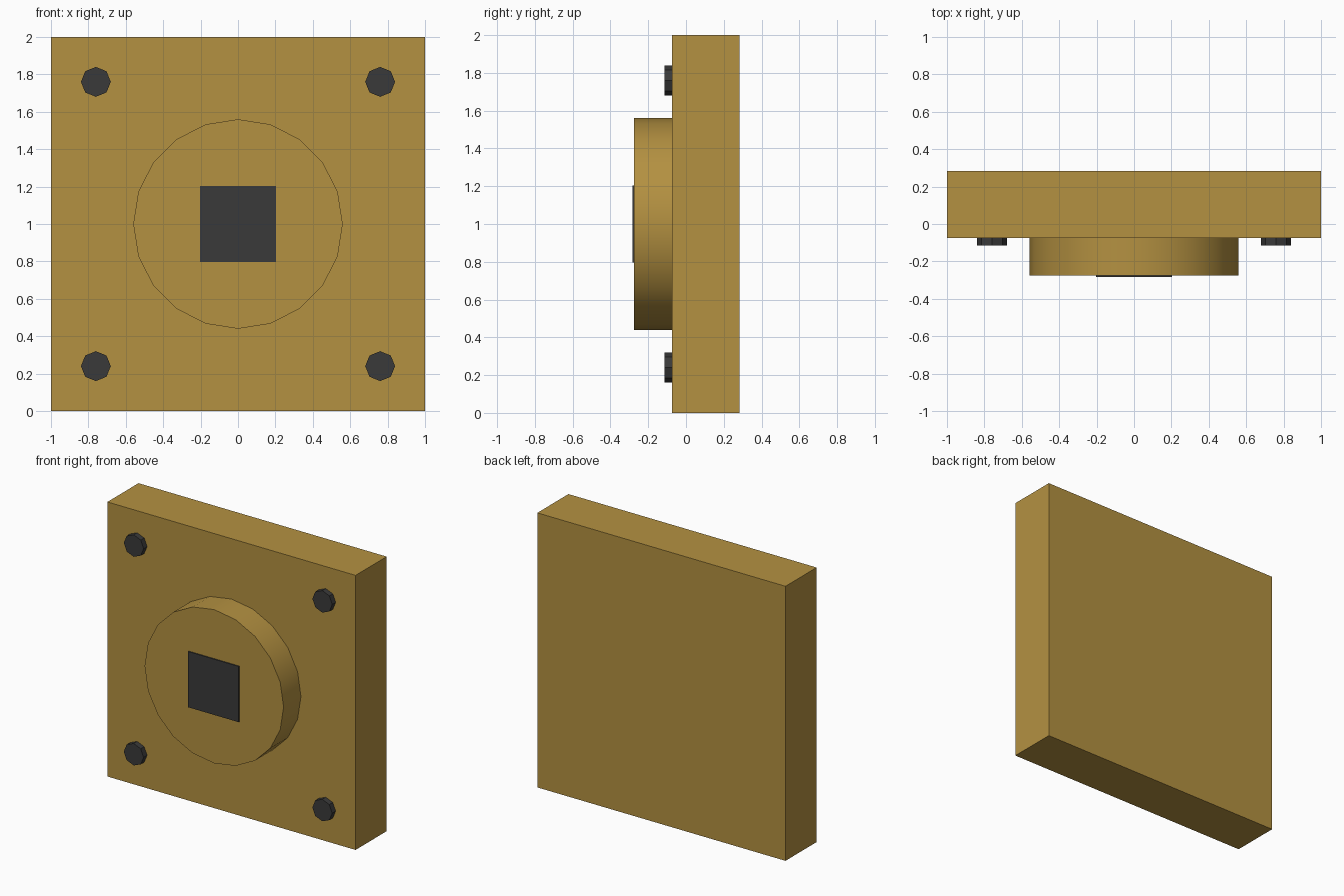
import bpy, bmesh, math
from mathutils import Matrix

if "Cube" in bpy.data.objects:
    bpy.data.objects.remove(bpy.data.objects["Cube"])


def material(name, rgb):
    m = bpy.data.materials.new(name)
    m.diffuse_color = (*rgb, 1.0)
    m.use_nodes = True
    m.node_tree.nodes["Principled BSDF"].inputs["Base Color"].default_value = m.diffuse_color
    return m


BRASS = material("brass", (0.456, 0.283, 0.053))
DARK = material("dark_grey", (0.042, 0.042, 0.042))
FACE = -0.075  # front of the base plate


def finish(name, bm, mat, smooth=False):
    bmesh.ops.recalc_face_normals(bm, faces=bm.faces)
    me = bpy.data.meshes.new(name)
    bm.to_mesh(me)
    bm.free()
    me.materials.append(mat)
    ob = bpy.data.objects.new(name, me)
    bpy.context.collection.objects.link(ob)
    if smooth:
        bpy.ops.object.select_all(action='DESELECT')
        ob.select_set(True)
        bpy.context.view_layer.objects.active = ob
        bpy.ops.object.shade_smooth_by_angle(angle=math.radians(30))
    return ob


def box(name, lo, hi, mat):
    bm = bmesh.new()
    size = [b - a for a, b in zip(lo, hi)]
    mid = [(a + b) / 2 for a, b in zip(lo, hi)]
    bmesh.ops.create_cube(bm, size=1, matrix=Matrix.Translation(mid) @ Matrix.Diagonal((*size, 1)))
    return finish(name, bm, mat)


def disc(name, x, z, radius, y0, y1, sides, mat, smooth=False):
    # cylinder along y with a corner pointing straight up
    bm = bmesh.new()
    ring = [bm.verts.new((x + radius * math.sin(2 * math.pi * i / sides), y0,
                          z + radius * math.cos(2 * math.pi * i / sides))) for i in range(sides)]
    cap = bm.faces.new(ring)
    geom = bmesh.ops.extrude_face_region(bm, geom=[cap], use_keep_orig=True)["geom"]
    for v in geom:
        if isinstance(v, bmesh.types.BMVert):
            v.co.y = y1
    return finish(name, bm, mat, smooth)


# Square base plate
box("base_plate", (-1, FACE, 0), (1, 0.283, 2), BRASS)

# Raised round boss
disc("round_boss", 0, 1, 0.56, -0.275, FACE, 20, BRASS, smooth=True)

# Thin square inlay on the boss
box("square_inlay", (-0.203, -0.283, 0.797), (0.203, -0.275, 1.203), DARK)

# Four corner bolts
for sx, side in ((-1, "left"), (1, "right")):
    for sz, level in ((-1, "lower"), (1, "upper")):
        disc(f"bolt_{level}_{side}", 0.76 * sx, 1 + 0.76 * sz, 0.08, -0.115, FACE, 8, DARK)
